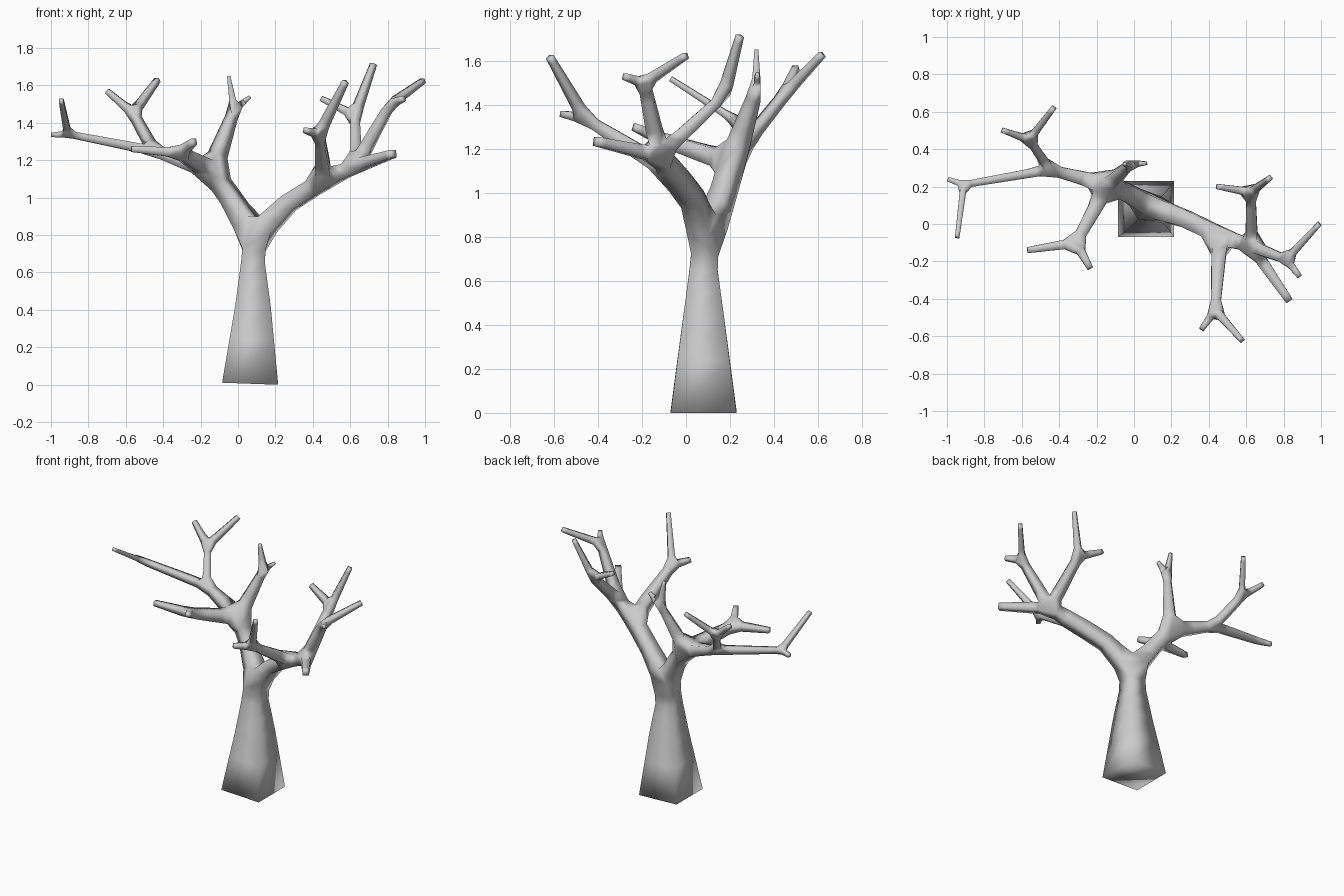
import bpy

cube = bpy.data.objects.get("Cube")
if cube:
    bpy.data.objects.remove(cube, do_unlink=True)

points, edges, radii = [], [], []


def grow(parent, position, radius):
    """Add a joint to the branch skeleton and return its index."""
    points.append(position)
    radii.append(radius)
    index = len(points) - 1
    if parent is not None:
        edges.append((parent, index))
    return index


def twigs(parent, *tips, radius=0.014):
    """Finish a branch with short tapering tips."""
    for tip in tips:
        grow(parent, tip, radius)


# Trunk
base = grow(None, (0.065, 0.08, 0.005), 0.15)
trunk_middle = grow(base, (0.08, 0.08, 0.42), 0.095)
trunk_neck = grow(trunk_middle, (0.08, 0.08, 0.65), 0.064)
fork = grow(trunk_neck, (0.09, 0.09, 0.79), 0.06)

# Limb on the right side
right_limb = grow(fork, (-0.04, 0.17, 1.0), 0.046)
right_joint = grow(right_limb, (-0.14, 0.21, 1.14), 0.045)

upright = grow(right_joint, (-0.02, 0.32, 1.47), 0.022)
twigs(upright, (-0.05, 0.32, 1.65), (0.065, 0.325, 1.54), radius=0.009)

forward = grow(right_joint, (-0.31, -0.10, 1.24), 0.028)
twigs(forward, (-0.57, -0.14, 1.26), (-0.235, -0.235, 1.30), radius=0.016)

outer = grow(right_joint, (-0.45, 0.29, 1.25), 0.026)
rear = grow(outer, (-0.56, 0.45, 1.45), 0.022)
twigs(rear, (-0.70, 0.50, 1.57), (-0.43, 0.62, 1.63))
far_end = grow(outer, (-0.91, 0.21, 1.34), 0.018)
twigs(far_end, (-0.995, 0.24, 1.335), (-0.945, -0.07, 1.52), radius=0.012)

# Limb on the left side
left_limb = grow(fork, (0.27, 0.03, 0.97), 0.046)
left_joint = grow(left_limb, (0.46, -0.06, 1.09), 0.044)

front_branch = grow(left_joint, (0.435, -0.46, 1.34), 0.024)
twigs(front_branch, (0.36, -0.565, 1.36), (0.575, -0.62, 1.62))

left_outer = grow(left_joint, (0.63, -0.12, 1.17), 0.034)
twigs(left_outer, (0.83, -0.41, 1.235), radius=0.02)
tall = grow(left_outer, (0.625, 0.17, 1.44), 0.024)
twigs(tall, (0.445, 0.20, 1.53), (0.725, 0.245, 1.715))
reach = grow(left_outer, (0.815, -0.19, 1.50), 0.022)
twigs(reach, (0.99, 0.0, 1.625), (0.885, -0.28, 1.53))

# Square-sectioned bark wrapped over the skeleton
mesh = bpy.data.meshes.new("bare_tree")
mesh.from_pydata(points, edges, [])
tree = bpy.data.objects.new("bare_tree", mesh)
bpy.context.collection.objects.link(tree)

skin = tree.modifiers.new("bark", 'SKIN')
skin.branch_smoothing = 0
skin.use_smooth_shade = True
for index, joint in enumerate(mesh.skin_vertices[0].data):
    joint.radius = (radii[index], radii[index])
    joint.use_root = index == base

# Plain grey bark
grey = (0.6, 0.6, 0.6, 1)
bark = bpy.data.materials.new("grey_bark")
bark.diffuse_color = grey
bark.use_nodes = True
bark.node_tree.nodes["Principled BSDF"].inputs["Base Color"].default_value = grey
mesh.materials.append(bark)
